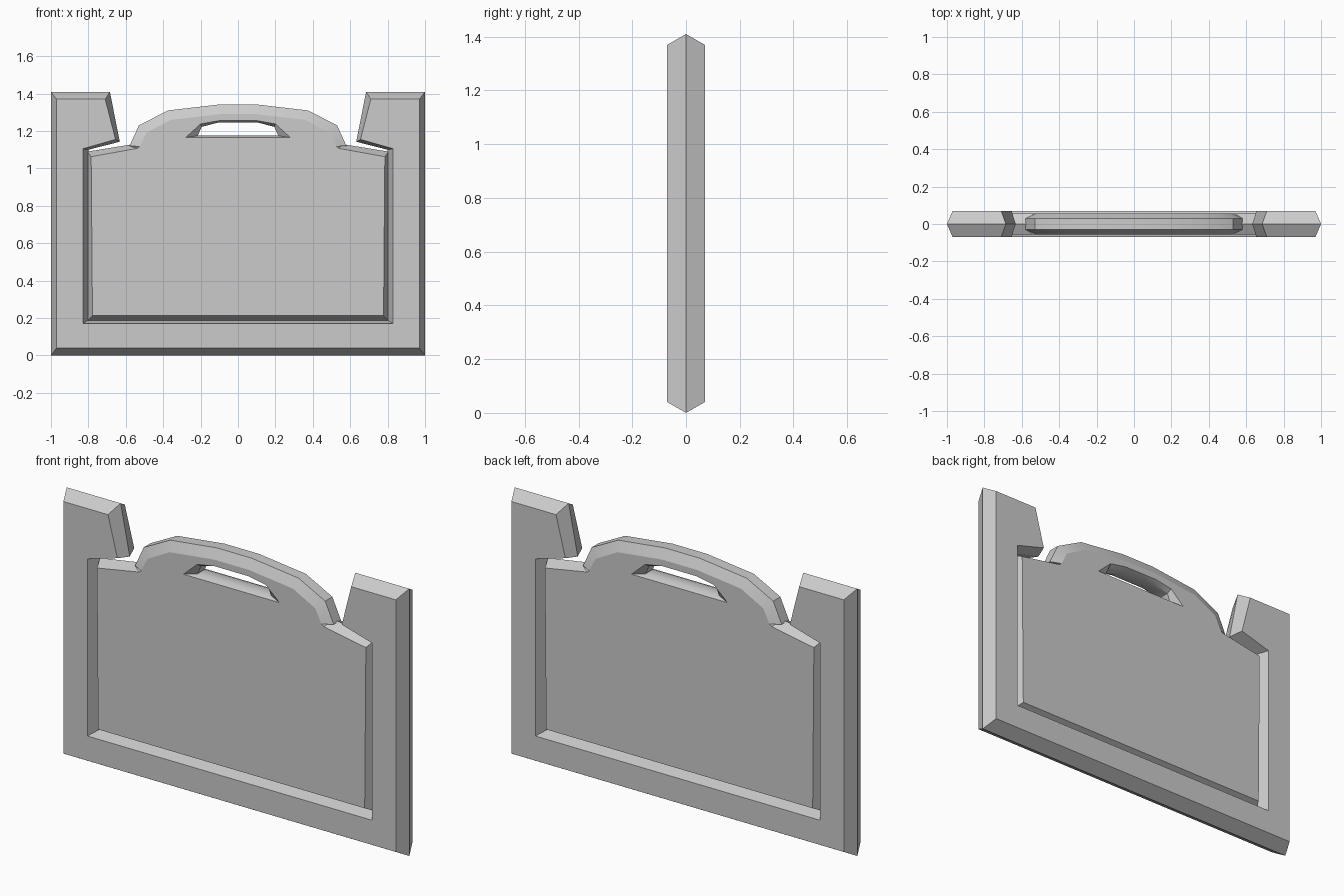
import bpy
import bmesh
import math

if "Cube" in bpy.data.objects:
    bpy.data.objects.remove(bpy.data.objects["Cube"])


def mirrored(half):
    """Close a right-hand half outline by mirroring it across x = 0."""
    return half + [(-x, z, y) for x, z, y in reversed(half)]


def plate(name, loops):
    """Double-sided chamfered plate; loops = [(rim half, face half)], points (x, z, half depth)."""
    bm = bmesh.new()
    face_edges = {-1: [], 1: []}
    for rim_half, face_half in loops:
        rim, face = mirrored(rim_half), mirrored(face_half)
        n = len(rim)
        rings = [[bm.verts.new((x, s * y, z)) for x, z, y in pts]
                 for s, pts in ((-1, face), (-1, rim), (1, rim), (1, face))]
        for a, b in zip(rings, rings[1:]):
            for i in range(n):
                j = (i + 1) % n
                bm.faces.new((a[i], a[j], b[j], b[i]))
        for s, ring in ((-1, rings[0]), (1, rings[3])):
            for i in range(n):
                face_edges[s].append(bm.edges.get((ring[i], ring[(i + 1) % n])))
    for edges in face_edges.values():
        bmesh.ops.triangle_fill(bm, edges=edges, use_beauty=True)
    bmesh.ops.remove_doubles(bm, verts=bm.verts[:], dist=0.0005)
    bmesh.ops.dissolve_limit(bm, angle_limit=math.radians(0.5),
                             verts=bm.verts[:], edges=bm.edges[:])
    bmesh.ops.recalc_face_normals(bm, faces=bm.faces[:])
    mesh = bpy.data.meshes.new(name)
    bm.to_mesh(mesh)
    bm.free()
    obj = bpy.data.objects.new(name, mesh)
    bpy.context.collection.objects.link(obj)
    return obj


def at(depth, pts):
    return [(x, z, depth) for x, z in pts]


# Open-topped outer frame with a ridge around its edge
plate("outer_frame", [(
    at(0, [(1, 0), (1, 1.41), (.685, 1.41), (.632, 1.143), (.80, 1.10), (.80, .19)]),
    at(.07, [(.97, .04), (.97, 1.37), (.71, 1.37), (.655, 1.155), (.83, 1.105), (.83, .17)]),
)])

# Inner panel with its arched carrying handle and grip hole
panel = plate("panel_with_handle", [
    (at(0, [(.805, .185), (.805, 1.09), (.56, 1.13)])
     + at(.03, [(.58, 1.12), (.53, 1.23), (.375, 1.31), (.1, 1.342)]),
     at(.055, [(.778, .213), (.785, 1.063), (.54, 1.107),
               (.525, 1.118), (.49, 1.19), (.36, 1.26), (.1, 1.29)])),
    (at(.03, [(.215, 1.175), (.195, 1.222), (.1, 1.247)]),
     at(.055, [(.28, 1.165), (.20, 1.238), (.1, 1.256)])),
])
bpy.context.view_layer.objects.active = panel
panel.select_set(True)
bpy.ops.object.shade_smooth_by_angle(angle=math.radians(25))
